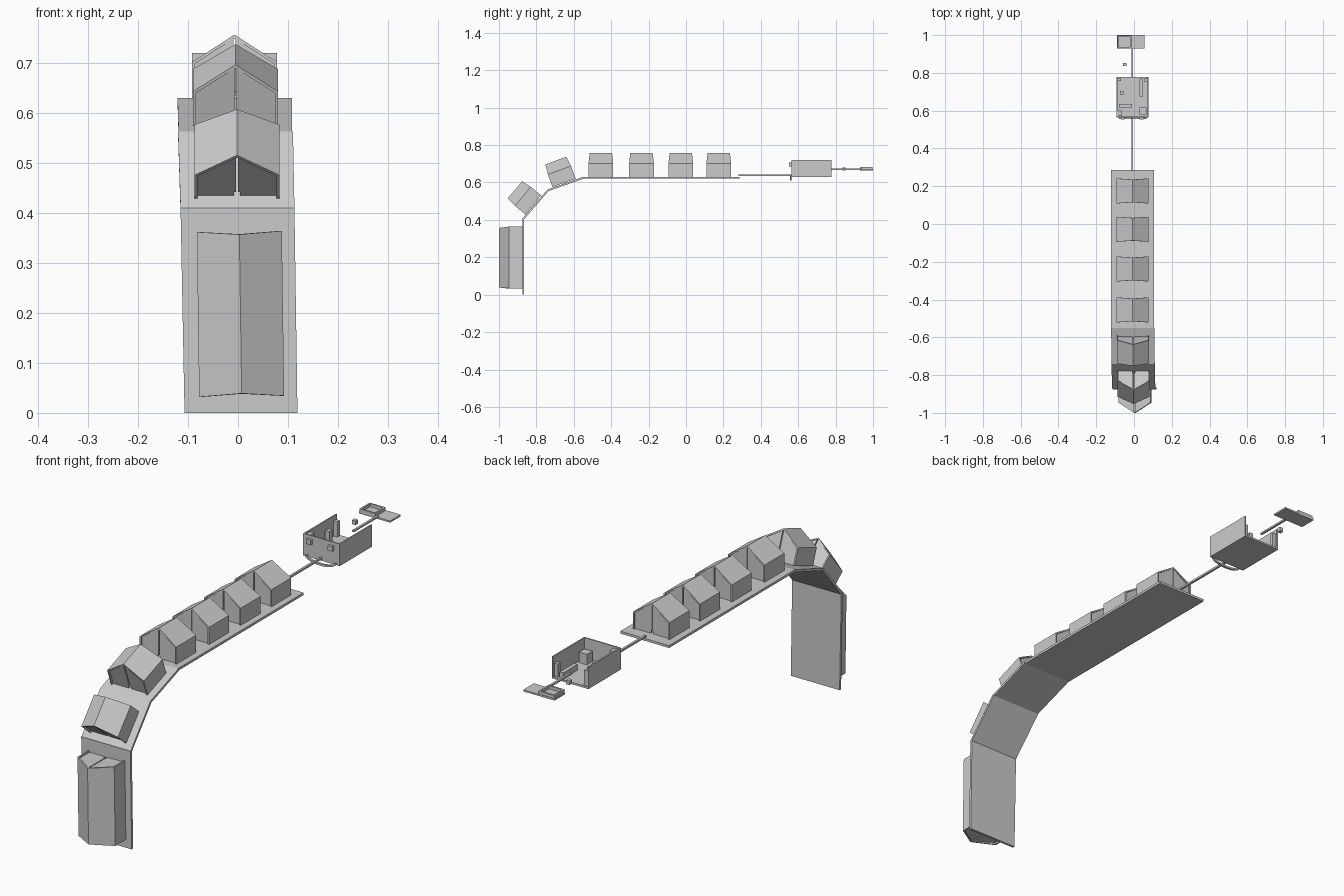
import bpy, math
from mathutils import Matrix, Vector

if "Cube" in bpy.data.objects:
    bpy.data.objects.remove(bpy.data.objects["Cube"])


def mesh_object(name, verts, faces, matrix=None):
    me = bpy.data.meshes.new(name)
    me.from_pydata([Vector(v) for v in verts], [], faces)
    if matrix:
        me.transform(matrix)
    ob = bpy.data.objects.new(name, me)
    bpy.context.collection.objects.link(ob)
    return ob


def prism(name, profile, y0, y1, matrix=None, bevel_in=0.0, eave=0.0, ridge=1.0):
    """Extrude an xz profile along y; points above the eave lean inward."""
    n = len(profile)
    lean = [bevel_in * max(0, (z - eave) / (ridge - eave)) for x, z in profile]
    verts = [(x, y0 + l, z) for (x, z), l in zip(profile, lean)]
    verts += [(x, y1 - l, z) for (x, z), l in zip(profile, lean)]
    faces = [tuple(range(n)), tuple(reversed(range(n, 2 * n)))]
    faces += [((i + 1) % n, i, i + n, (i + 1) % n + n) for i in range(n)]
    return mesh_object(name, verts, faces, matrix)


def box(name, x0, x1, y0, y1, z0, z1):
    return prism(name, [(x0, z0), (x1, z0), (x1, z1), (x0, z1)], y0, y1)


def slab(name, a, b, ax, bx, t=0.01):
    """Deck plate between two yz points, each end with its own x range."""
    d = Vector((0, b[0] - a[0], b[1] - a[1])).normalized()
    down = Vector((0, d.z, -d.y)) * t
    top = [Vector((ax[0], *a)), Vector((ax[1], *a)),
           Vector((bx[1], *b)), Vector((bx[0], *b))]
    verts = top + [v + down for v in top]
    faces = [(0, 1, 2, 3), (7, 6, 5, 4)]
    faces += [((i + 1) % 4, i, i + 4, (i + 1) % 4 + 4) for i in range(4)]
    return mesh_object(name, verts, faces)


def house(i, x, y, z, tilt, length, roll=0.0):
    """Hollow gabled house with slit door between two end panels."""
    m = (Matrix.Translation((x, y, z)) @ Matrix.Rotation(math.radians(tilt), 4, 'X')
         @ Matrix.Rotation(math.radians(roll), 4, 'Z'))
    w, e, r, t, h = 0.085, 0.072, 0.127, 0.006, length / 2
    shell = [(-w, 0), (-w + t, 0), (-w + t, e - 0.003), (0, r - 0.007),
             (w - t, e - 0.003), (w - t, 0), (w, 0), (w, e), (0, r), (-w, e)]
    prism(f"house_shell_{i}", shell, -h, h, m, 0.006, e, r)
    slope = (r - e) / w
    for s in (-1, 1):
        panel = [(s * (w - t), 0), (s * 0.006, 0), (s * 0.006, 0.012), (s * 0.002, 0.012),
                 (s * 0.002, r - 0.006), (s * (w - t), e - 0.003)]
        for end in (-1, 1):
            yc = end * (h - 0.010)
            prism(f"house_end_panel_{i}", panel, yc - 0.003, yc + 0.003, m)


# Bending deck
slab("deck_flat", (-0.55, 0.63), (0.285, 0.63), (-0.121, 0.105), (-0.121, 0.105))
slab("deck_slope_upper", (-0.74, 0.563), (-0.55, 0.63), (-0.119, 0.108), (-0.121, 0.108))
slab("deck_slope_lower", (-0.873, 0.41), (-0.74, 0.563), (-0.115, 0.113), (-0.12, 0.11))
slab("deck_vertical", (-0.875, 0.0), (-0.875, 0.41), (-0.107, 0.119), (-0.115, 0.113))

# Row of houses following the deck
for i, yc in enumerate((0.175, -0.028, -0.238, -0.455)):
    house(i, -0.007, yc, 0.63, 0, 0.132)
house(4, -0.005, -0.652, 0.598, 20, 0.132)
house(5, -0.002, -0.817, 0.48, 50, 0.132)
house(6, 0.005, -0.874, 0.198, 90, 0.33, 0.8)

# Connecting rods
box("rod_long", -0.013, -0.004, 0.28, 0.57, 0.635, 0.643)
box("rod_short", -0.013, -0.004, 0.775, 0.94, 0.667, 0.674)

# Open-top cabin with open back
box("cabin_floor", -0.092, 0.078, 0.563, 0.778, 0.628, 0.636)
for x in (-0.092, 0.072):
    box("cabin_side_wall", x, x + 0.006, 0.563, 0.778, 0.634, 0.72)
box("cabin_front_wall", -0.088, 0.074, 0.563, 0.569, 0.634, 0.72)
for x in (-0.07, 0.03):
    box("wall_lamp", x, x + 0.021, 0.552, 0.563, 0.686, 0.706)

# Hoop below the cabin front
arc = [math.pi + math.pi * k / 10 for k in range(11)]
ring = [(-0.007 + 0.072 * math.cos(a), 0.636 + 0.026 * math.sin(a)) for a in arc]
ring += [(-0.007 + 0.062 * math.cos(a), 0.636 + 0.018 * math.sin(a)) for a in reversed(arc)]
prism("front_hoop", ring, 0.555, 0.564)

# Cabin furniture
furniture = {
    "bench": (0.030, 0.047, 0.675, 0.770, 0.636, 0.660),
    "cabinet": (0.028, 0.065, 0.580, 0.617, 0.636, 0.680),
    "shelf": (-0.080, -0.010, 0.618, 0.634, 0.636, 0.665),
    "stool": (-0.075, -0.056, 0.685, 0.705, 0.636, 0.690),
    "rear_post": (-0.086, -0.069, 0.757, 0.774, 0.636, 0.700),
    "front_post": (-0.086, -0.066, 0.573, 0.600, 0.636, 0.715),
    "corner_post": (0.056, 0.072, 0.752, 0.770, 0.636, 0.690),
}
for name, dims in furniture.items():
    box(name, *dims)

# Small floating cube
box("small_cube", -0.057, -0.040, 0.836, 0.853, 0.664, 0.681)

# End platform with rimmed tray
box("end_plate", -0.09, 0.055, 0.93, 1.0, 0.664, 0.671)
box("tray_front", -0.088, -0.014, 0.93, 0.937, 0.671, 0.684)
box("tray_back", -0.088, -0.014, 0.991, 0.998, 0.671, 0.684)
for x in (-0.088, -0.021):
    box("tray_side", x, x + 0.007, 0.937, 0.991, 0.671, 0.684)
